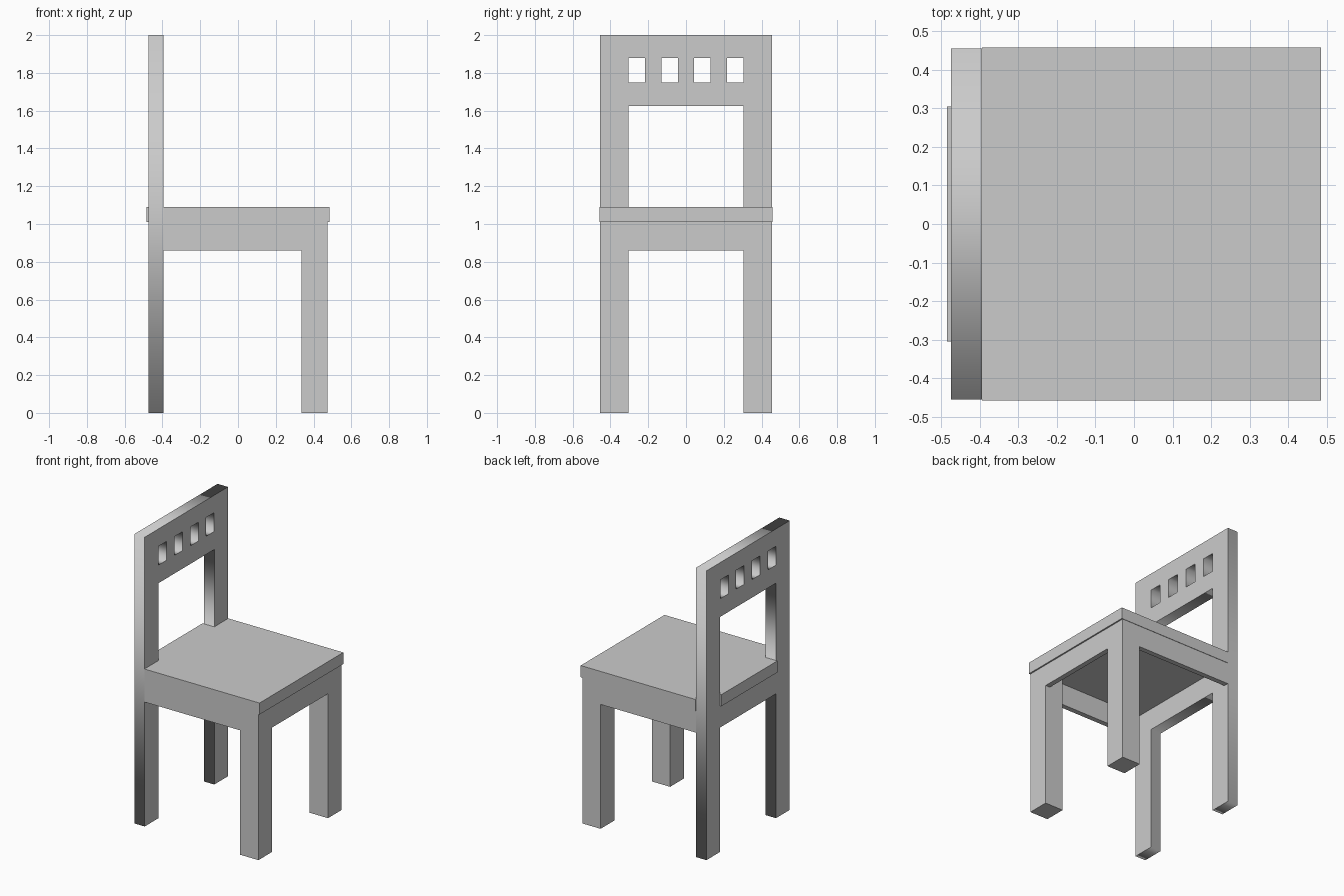
import bpy
import bmesh
from math import radians
from mathutils import Vector

if "Cube" in bpy.data.objects:
    bpy.data.objects.remove(bpy.data.objects["Cube"])


def prism(name, points, z0, z1):
    """Extrude a flat outline from z0 up to z1."""
    bm = bmesh.new()
    face = bm.faces.new([bm.verts.new((x, y, z0)) for x, y in points])
    top = bmesh.ops.extrude_face_region(bm, geom=[face])["geom"]
    verts = [v for v in top if isinstance(v, bmesh.types.BMVert)]
    bmesh.ops.translate(bm, verts=verts, vec=Vector((0, 0, z1 - z0)))
    bmesh.ops.recalc_face_normals(bm, faces=bm.faces)
    mesh = bpy.data.meshes.new(name)
    bm.to_mesh(mesh)
    bm.free()
    obj = bpy.data.objects.new(name, mesh)
    bpy.context.collection.objects.link(obj)
    return obj


def rect(a0, a1, b0, b1):
    return [(a0, b0), (a1, b0), (a1, b1), (a0, b1)]


OUT, IN = 0.455, 0.305      # outer and inner side of the legs
RAIL, SEAT, TOP = 0.86, 1.01, 1.09

# Back frame: posts, rear rail and pierced headrest in one flat profile
outline = [(-OUT, 0), (-IN, 0), (-IN, RAIL), (IN, RAIL),
           (IN, 0), (OUT, 0), (OUT, 2), (-OUT, 2)]
holes = [rect(-IN, IN, SEAT, 1.625)]
holes += [rect(c - 0.044, c + 0.044, 1.75, 1.88) for c in (-0.26, -0.087, 0.087, 0.26)]

curve = bpy.data.curves.new("back_frame_profile", 'CURVE')
curve.dimensions = '2D'
curve.fill_mode = 'BOTH'
curve.extrude = 0.04
for loop in [outline] + holes:
    spline = curve.splines.new('POLY')
    spline.points.add(len(loop) - 1)
    for point, (y, z) in zip(spline.points, loop):
        point.co = (y, z, 0, 1)
    spline.use_cyclic_u = True
back = bpy.data.objects.new("back_frame", curve)
back.location.x = -0.435
back.rotation_euler = (radians(90), 0, radians(90))
bpy.context.collection.objects.link(back)

# Seat with a tongue passing between the back posts
prism("seat", [(-0.395, -0.458), (0.485, -0.458), (0.485, 0.458), (-0.395, 0.458),
               (-0.395, IN), (-0.485, IN), (-0.485, -IN), (-0.395, -IN)], SEAT, TOP)

# Front legs and side rails
for side, s in (("left", -1), ("right", 1)):
    prism("front_leg_" + side, rect(0.335, 0.475, s * IN, s * OUT), 0, SEAT)
    prism("side_rail_" + side, rect(-0.395, 0.335, s * 0.42, s * OUT), RAIL, SEAT)

# Front rail
prism("front_rail", rect(0.44, 0.475, -IN, IN), RAIL, SEAT)
